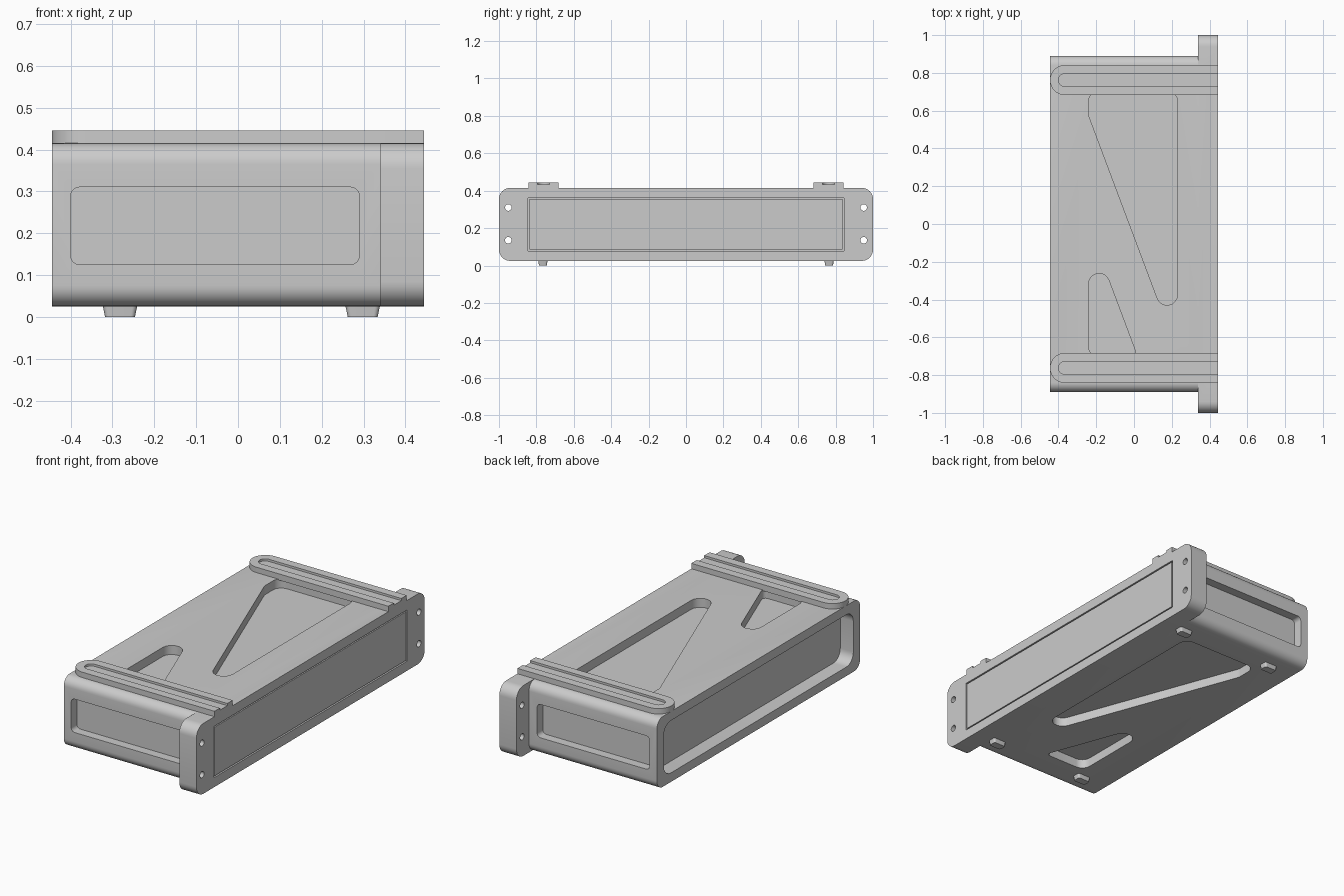
import bpy, bmesh, math
from mathutils import Vector

if "Cube" in bpy.data.objects:
    bpy.data.objects.remove(bpy.data.objects["Cube"])


def rounded(corners, seg=8):
    """Outline with filleted corners; each corner is (a, b, radius)."""
    out, n = [], len(corners)
    for i, (a, b, r) in enumerate(corners):
        p = Vector((a, b))
        if r == 0:
            out.append(p)
            continue
        u = (Vector(corners[i - 1][:2]) - p).normalized()
        v = (Vector(corners[(i + 1) % n][:2]) - p).normalized()
        half = u.angle(v) / 2
        c = p + (u + v).normalized() * (r / math.sin(half))
        s = p + u * (r / math.tan(half)) - c
        e = p + v * (r / math.tan(half)) - c
        turn = s.angle(e)
        for k in range(seg + 1):
            t = k / seg
            out.append(c + (s * math.sin((1 - t) * turn) + e * math.sin(t * turn)) / math.sin(turn))
    return out


def rect(a0, a1, b0, b1, r=0.0, r_right=None):
    q = r if r_right is None else r_right
    return rounded([(a0, b0, r), (a1, b0, q), (a1, b1, q), (a0, b1, r)])


def prism(name, outline, axis, lo, hi, lo_scale=1.0):
    """Extrude a 2D outline along an axis, optionally tapering the low end."""
    place = {'x': lambda a, b, h: (h, a, b),
             'y': lambda a, b, h: (a, h, b),
             'z': lambda a, b, h: (a, b, h)}[axis]
    mid = sum(outline, Vector((0, 0))) / len(outline)
    bm = bmesh.new()
    low = [bm.verts.new(place(*(mid + (p - mid) * lo_scale), lo)) for p in outline]
    top = [bm.verts.new(place(*p, hi)) for p in outline]
    bm.faces.new(low)
    bm.faces.new(top)
    for i in range(len(low)):
        j = (i + 1) % len(low)
        bm.faces.new((low[i], low[j], top[j], top[i]))
    bmesh.ops.recalc_face_normals(bm, faces=bm.faces)
    me = bpy.data.meshes.new(name)
    bm.to_mesh(me)
    bm.free()
    ob = bpy.data.objects.new(name, me)
    bpy.context.collection.objects.link(ob)
    return ob


def activate(ob):
    bpy.ops.object.select_all(action='DESELECT')
    ob.select_set(True)
    bpy.context.view_layer.objects.active = ob


def combine(ob, other, op='DIFFERENCE'):
    mod = ob.modifiers.new(op, 'BOOLEAN')
    mod.operation, mod.solver, mod.object = op, 'EXACT', other
    activate(ob)
    bpy.ops.object.modifier_apply(modifier=mod.name)
    bpy.data.objects.remove(other)


# Main housing with the wide end plate
chassis = prism('chassis', rect(-.89, .89, .025, .415, .05), 'x', -.445, .40)
combine(chassis, prism('plate', rect(-1, 1, .025, .415, .06), 'x', .34, .445), 'UNION')

# Triangular pockets, repeated on top and bottom
large = rounded([(-.24, .575, .05), (.23, -.678, .055), (.23, .70, .05), (-.24, .70, .05)])
small = rounded([(-.24, -.70, .05), (.0175, -.70, .02), (-.24, -.013, .055)])
for outline in (large, small):
    for lo, hi in ((.365, .5), (-.1, .075)):
        combine(chassis, prism('cutter', outline, 'z', lo, hi))

# Side pockets
for lo, hi in ((-1.2, -.84), (.84, 1.2)):
    combine(chassis, prism('cutter', rect(-.4, .29, .125, .31, .022), 'y', lo, hi))

# Back pocket and the seat for the end panel
combine(chassis, prism('cutter', rect(-.83, .83, .075, .365, .06), 'x', -.6, -.365))
combine(chassis, prism('cutter', rect(-.845, .845, .078, .362), 'x', .425, .6))

# Screw holes through the plate ears
for y in (-.95, .95):
    for z in (.135, .31):
        combine(chassis, prism('cutter', rect(y - .0175, y + .0175, z - .0175, z + .0175, .0174), 'x', .2, .6))

parts = [chassis, prism('end_panel', rect(-.838, .838, .085, .355), 'x', .42, .444)]

# Top rails with an open-ended slot
for side, y in (('left', -.762), ('right', .762)):
    rail = prism('rail_' + side, rect(-.445, .445, y - .08, y + .08, .0798, 0), 'z', .41, .445)
    combine(rail, prism('cutter', rect(-.40, .6, y - .033, y + .033, .0328, 0), 'z', .433, .5))
    parts.append(rail)

# Feet
for x in (-.282, .298):
    for y in (-.765, .765):
        parts.append(prism('foot', rect(x - .042, x + .042, y - .025, y + .025, .012), 'z', 0, .03, .85))

for ob in parts:
    activate(ob)
    bpy.ops.object.shade_smooth_by_angle(angle=math.radians(30))
